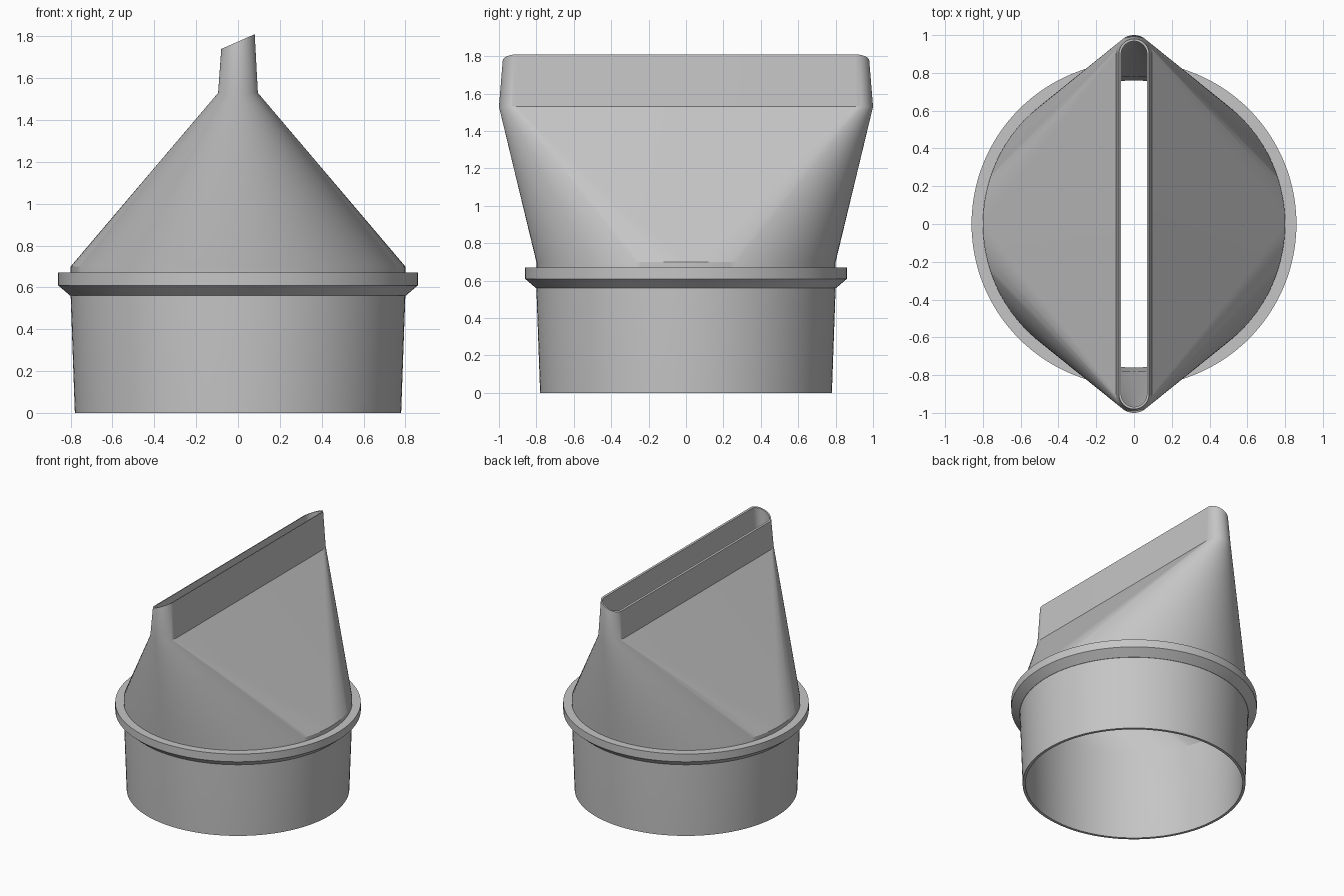
import bpy
import bmesh
from math import sin, cos, pi, radians

old = bpy.data.objects.get("Cube")
if old:
    bpy.data.objects.remove(old, do_unlink=True)

HALF = 64  # segments on each half of a section

grey = bpy.data.materials.new("plain grey")
grey.use_nodes = True
colour = (0.56, 0.56, 0.56, 1)
grey.diffuse_color = colour
grey.node_tree.nodes["Principled BSDF"].inputs["Base Color"].default_value = colour


def section(radius, z, reach=0.0, slope=0.0):
    """Round section, stretched into a slot when reach > 0, tilted by slope."""
    points = []
    for side in (0, 1):
        for i in range(HALF + 1):
            a = pi * (side + i / HALF)
            x = radius * cos(a)
            y = radius * sin(a) + (reach if side == 0 else -reach)
            points.append((x, y, z + slope * x))
    return points


def loft(name, sections):
    """Skin a closed loop of sections into one solid."""
    bm = bmesh.new()
    rings = [[bm.verts.new(p) for p in s] for s in sections]
    for lower, upper in zip(rings, rings[1:] + rings[:1]):
        for i in range(len(lower)):
            j = (i + 1) % len(lower)
            bm.faces.new((lower[i], lower[j], upper[j], upper[i]))
    bmesh.ops.remove_doubles(bm, verts=bm.verts, dist=0.0001)
    bmesh.ops.recalc_face_normals(bm, faces=bm.faces)
    mesh = bpy.data.meshes.new(name)
    bm.to_mesh(mesh)
    bm.free()
    mesh.materials.append(grey)
    obj = bpy.data.objects.new(name, mesh)
    bpy.context.collection.objects.link(obj)
    bpy.ops.object.select_all(action="DESELECT")
    obj.select_set(True)
    bpy.context.view_layer.objects.active = obj
    bpy.ops.object.shade_smooth_by_angle(angle=radians(25))
    return obj


# Hollow body: round sleeve, tapering hood and slanted slot nozzle
loft("adapter_body", [
    section(0.78, 0),
    section(0.80, 0.56),
    section(0.80, 0.70),
    section(0.095, 1.53, 0.905),
    section(0.08, 1.775, 0.90, 0.44),
    section(0.068, 1.775, 0.90, 0.44),
    section(0.075, 1.53, 0.905),
    section(0.78, 0.70),
    section(0.76, 0),
])

# Stop collar with chamfered underside
loft("stop_collar", [
    section(0.795, 0.56),
    section(0.802, 0.56),
    section(0.86, 0.61),
    section(0.86, 0.67),
    section(0.795, 0.67),
])
